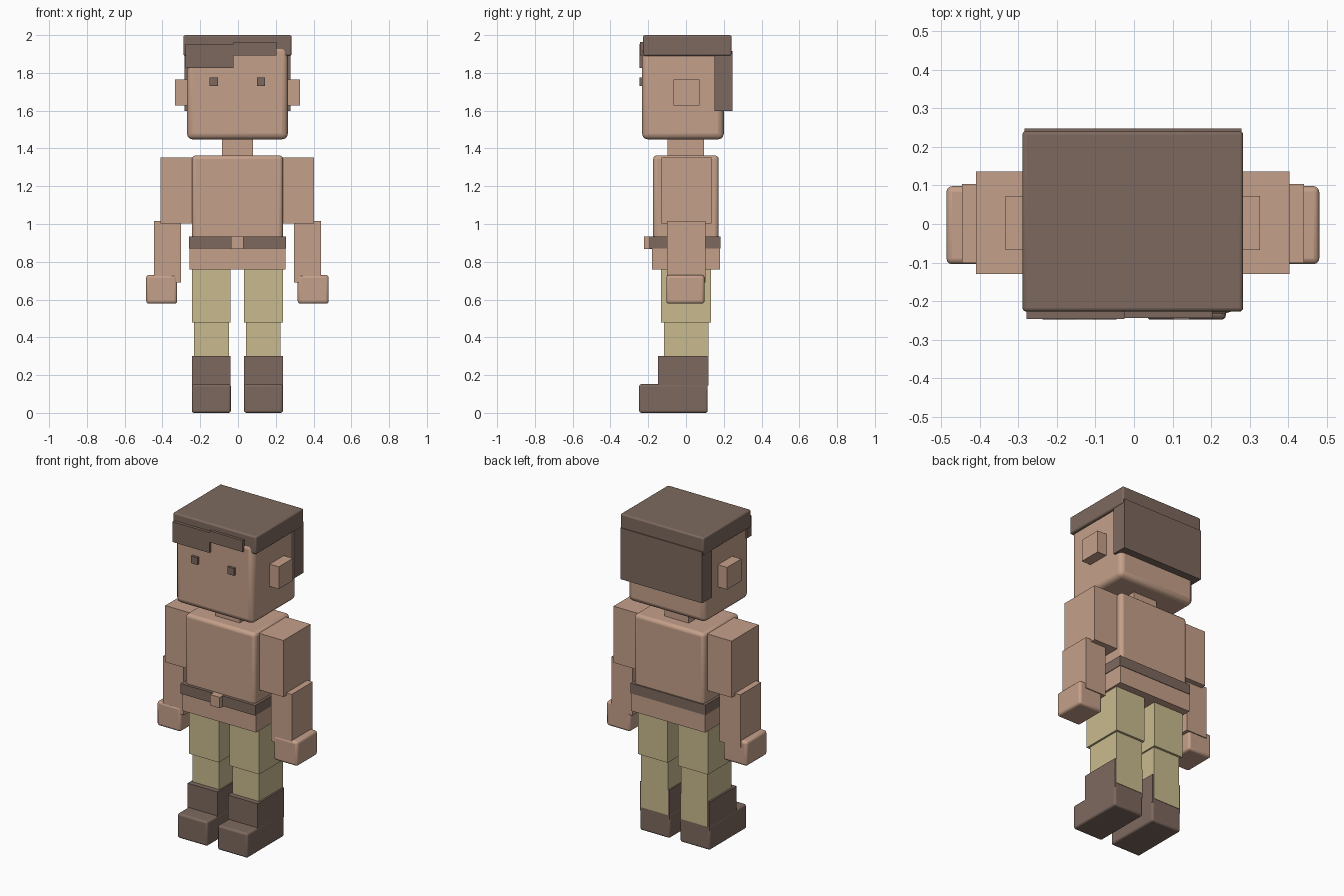
import bpy
from mathutils import Matrix, Vector
import bmesh

if "Cube" in bpy.data.objects:
    bpy.data.objects.remove(bpy.data.objects["Cube"])

CX = -0.003  # body centre line


def material(name, rgb):
    m = bpy.data.materials.new(name)
    m.diffuse_color = (*rgb, 1.0)
    m.use_nodes = True
    m.node_tree.nodes["Principled BSDF"].inputs["Base Color"].default_value = m.diffuse_color
    return m


SKIN = material("skin", (0.558, 0.352, 0.254))
KHAKI = material("khaki", (0.590, 0.500, 0.275))
BROWN = material("dark_brown", (0.205, 0.141, 0.113))


def box(name, mat, x, y, z, bevel=0.0):
    """Box from (min, max) ranges, with optional rounded edges."""
    lo, hi = Vector((x[0], y[0], z[0])), Vector((x[1], y[1], z[1]))
    centre, size = (lo + hi) / 2, hi - lo
    bm = bmesh.new()
    bmesh.ops.create_cube(bm, size=1.0, matrix=Matrix.Diagonal((*size, 1.0)))
    mesh = bpy.data.meshes.new(name)
    bm.to_mesh(mesh)
    bm.free()
    mesh.materials.append(mat)
    ob = bpy.data.objects.new(name, mesh)
    ob.location = centre
    bpy.context.collection.objects.link(ob)
    if bevel:
        mod = ob.modifiers.new("rounded_edges", "BEVEL")
        mod.width = bevel
        mod.segments = 3
        bpy.context.view_layer.objects.active = ob
        ob.select_set(True)
        bpy.ops.object.shade_smooth_by_angle()
        ob.select_set(False)
    return ob


def centred(name, mat, half, y, z, bevel=0.0):
    return box(name, mat, (CX - half, CX + half), y, z, bevel)


def pair(name, mat, x, y, z, bevel=0.0):
    """Left and right copies; x is the distance range from the centre line."""
    box(name + "_left", mat, (CX + x[0], CX + x[1]), y, z, bevel)
    box(name + "_right", mat, (CX - x[1], CX - x[0]), y, z, bevel)


# Head
centred("head", SKIN, 0.267, (-0.232, 0.20), (1.448, 1.94), 0.03)
pair("ear", SKIN, (0.22, 0.33), (-0.067, 0.072), (1.628, 1.766))
pair("eye", BROWN, (0.104, 0.147), (-0.247, -0.22), (1.73, 1.775))
centred("neck", SKIN, 0.083, (-0.097, 0.096), (1.33, 1.47))

# Hair
centred("hair_top", BROWN, 0.286, (-0.227, 0.241), (1.89, 2.0), 0.01)
centred("hair_back", BROWN, 0.281, (0.152, 0.247), (1.597, 1.915))
box("fringe_wide", BROWN, (-0.278, -0.024), (-0.246, -0.20), (1.827, 1.953))
box("fringe_narrow", BROWN, (-0.024, 0.203), (-0.244, -0.20), (1.892, 1.963))

# Body
centred("torso", SKIN, 0.241, (-0.174, 0.173), (0.85, 1.363), 0.02)
centred("pelvis", SKIN, 0.254, (-0.18, 0.179), (0.76, 0.90))
centred("belt", BROWN, 0.257, (-0.193, 0.182), (0.87, 0.933))
centred("buckle", SKIN, 0.033, (-0.222, -0.18), (0.868, 0.935))

# Arms
pair("upper_arm", SKIN, (0.21, 0.406), (-0.13, 0.136), (1.002, 1.353))
pair("forearm", SKIN, (0.299, 0.443), (-0.101, 0.104), (0.69, 1.017))
pair("hand", SKIN, (0.319, 0.483), (-0.104, 0.098), (0.578, 0.73), 0.015)

# Legs and boots
pair("thigh", KHAKI, (0.036, 0.241), (-0.132, 0.132), (0.478, 0.78))
pair("shin", KHAKI, (0.045, 0.229), (-0.116, 0.118), (0.145, 0.50))
pair("boot_cuff", BROWN, (0.036, 0.24), (-0.147, 0.115), (0.12, 0.301))
pair("boot_foot", BROWN, (0.035, 0.241), (-0.248, 0.115), (0.0, 0.152), 0.012)
